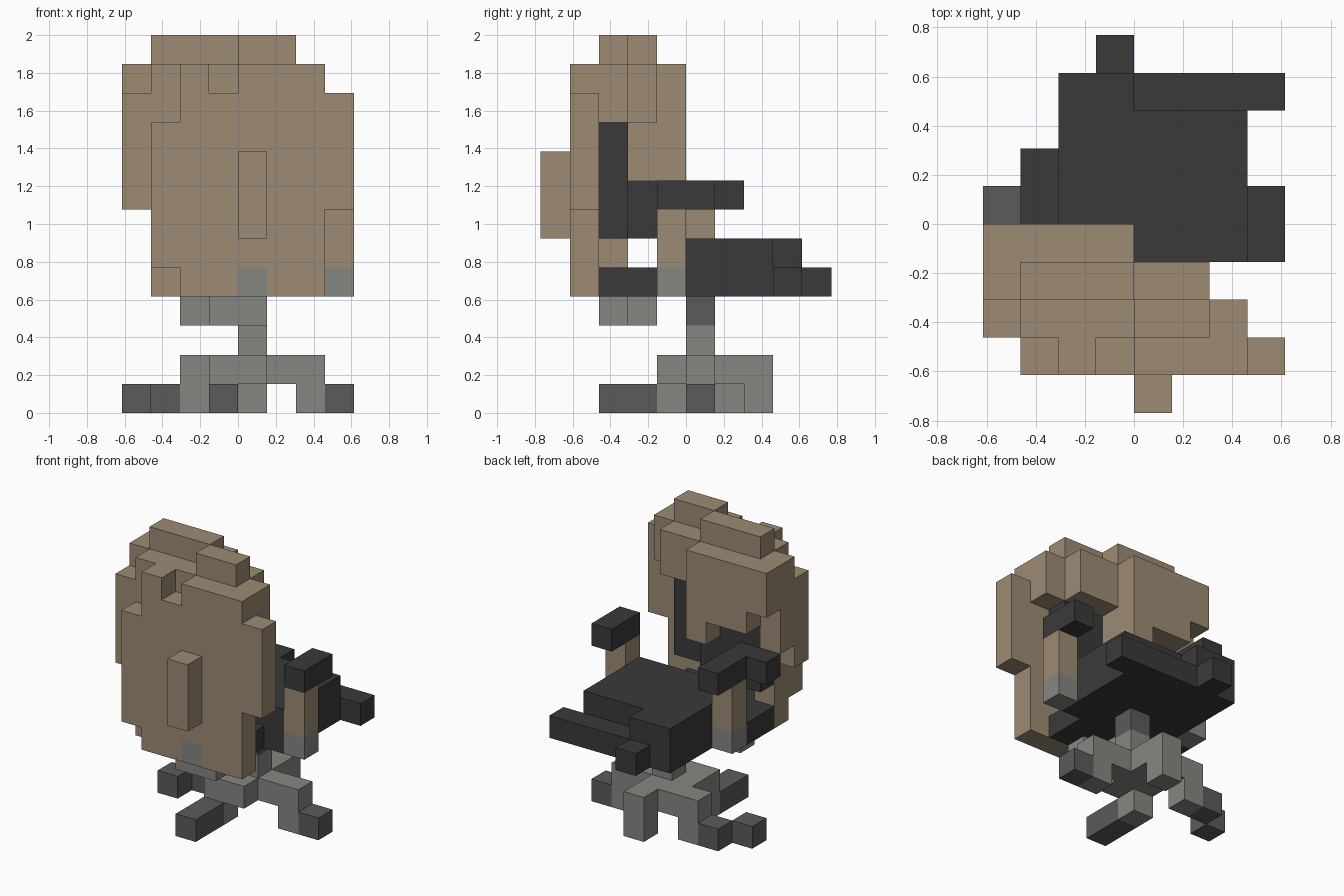
import bpy, bmesh
from mathutils import Vector

cube = bpy.data.objects.get("Cube")
if cube:
    bpy.data.objects.remove(cube, do_unlink=True)

UNIT = 2 / 13  # size of one block


def material(name, rgb):
    mat = bpy.data.materials.new(name)
    mat.use_nodes = True
    colour = (*rgb, 1)
    mat.diffuse_color = colour
    mat.node_tree.nodes["Principled BSDF"].inputs["Base Color"].default_value = colour
    return mat


tan = material("tan shell", (.337, .258, .178))
black = material("black padding", (.042, .042, .042))
grey = material("grey metal", (.235, .242, .223))
dark_grey = material("dark grey plastic", (.107, .102, .105))

parts = []    # (name, material, set of block cells)
filled = {}   # cell -> part name, first part placed keeps the cell


def part(name, mat, *boxes):
    """Collect a part from boxes given as (x range, y range, z range) in blocks."""
    cells = set()
    for xs, ys, zs in boxes:
        for x in range(*xs):
            for y in range(*ys):
                for z in range(*zs):
                    if filled.setdefault((x, y, z), name) == name:
                        cells.add((x, y, z))
    parts.append((name, mat, cells))


def build(name, mat, cells):
    """Make the exposed skin of a part's blocks as one mesh."""
    bm = bmesh.new()
    for cell in cells:
        centre = Vector(cell) + Vector((.5, .5, .5))
        for axis in range(3):
            for sign in (-1, 1):
                step = Vector((0, 0, 0))
                step[axis] = sign
                if tuple(int(c) for c in Vector(cell) + step) in filled:
                    continue
                u, v = Vector((0, 0, 0)), Vector((0, 0, 0))
                u[(axis + 1) % 3] = .5
                v[(axis + 2) % 3] = .5 * sign
                mid = centre + step / 2
                ring = (mid - u - v, mid + u - v, mid + u + v, mid - u + v)
                bm.faces.new([bm.verts.new(p * UNIT) for p in ring])
    bmesh.ops.remove_doubles(bm, verts=bm.verts, dist=.001)
    mesh = bpy.data.meshes.new(name)
    bm.to_mesh(mesh)
    bm.free()
    mesh.materials.append(mat)
    bpy.context.collection.objects.link(bpy.data.objects.new(name, mesh))


# Base: hub, four bent legs and their feet
part("base_hub", grey, ((-1, 1), (-1, 1), (1, 2)), ((0, 1), (0, 1), (1, 3)))
part("left_leg", grey, ((1, 3), (0, 1), (1, 2)), ((2, 3), (0, 1), (0, 1)))
part("back_leg", grey, ((0, 1), (1, 3), (1, 2)), ((0, 1), (2, 3), (0, 1)))
part("right_leg", grey, ((-2, 0), (1, 2), (1, 2)), ((-2, -1), (1, 2), (0, 1)))
part("front_leg", grey, ((-1, 0), (-1, 0), (0, 1)))
part("left_foot", dark_grey, ((3, 4), (0, 1), (0, 1)))
part("right_foot", dark_grey, ((-3, -2), (1, 2), (0, 1)), ((-4, -3), (0, 1), (0, 1)))
part("front_foot", dark_grey, ((-1, 0), (-3, -1), (0, 1)))
part("gas_column", dark_grey, ((0, 1), (0, 1), (3, 4)))

# Bracket joining seat and backrest
part("bracket", grey, ((-1, 1), (-3, -2), (3, 4)), ((-2, 0), (-2, -1), (3, 4)),
     ((0, 1), (-4, -3), (4, 5)))

# Seat cushion with its stepped rim
part("seat", black,
     ((-2, 3), (-1, 3), (4, 6)), ((-2, 0), (3, 4), (4, 6)),
     ((0, 4), (3, 4), (4, 5)), ((-1, 0), (4, 5), (4, 5)),
     ((-2, 2), (-3, -1), (4, 5)), ((-3, -2), (-2, 0), (4, 5)))

# Armrests: metal foot, tan post, black pad
for side, x, y in (("left", 3, -1), ("right", -3, 0)):
    column = (x, x + 1), (y, y + 1)
    part(side + "_arm_socket", grey, (*column, (4, 5)))
    part(side + "_arm_post", tan, (*column, (5, 7)))
    part(side + "_arm_pad", black, ((x, x + 1), (y, y + 2), (7, 8)))
part("right_arm_pad_end", black, ((-4, -2), (-1, 0), (7, 8)))

# Backrest padding
part("back_cushion", black, ((-2, 2), (-3, -2), (6, 10)),
     ((-3, 0), (-2, -1), (6, 8)), ((-3, -1), (-2, -1), (8, 9)))

# Backrest outer shell
part("back_shell", tan,
     ((-2, 3), (-4, -3), (4, 11)), ((-3, -2), (-4, -3), (5, 10)),
     ((-2, -1), (-4, -3), (11, 12)), ((0, 3), (-4, -3), (11, 12)),
     ((3, 4), (-4, -3), (7, 11)))
part("back_handle", tan, ((0, 1), (-5, -4), (6, 9)))

# Hood curling over the padding
part("hood", tan,
     ((-3, -2), (-3, -2), (4, 12)), ((-4, -3), (-3, -2), (7, 11)),
     ((-3, 3), (-3, -2), (10, 12)),
     ((-4, 2), (-2, -1), (10, 12)), ((-4, -3), (-2, -1), (8, 10)),
     ((-3, 0), (-2, 0), (9, 10)), ((-1, 0), (-2, 0), (8, 9)),
     ((-4, 0), (-1, 0), (10, 12)))
part("hood_crest", tan, ((-3, 0), (-2, -1), (12, 13)), ((0, 2), (-3, -2), (12, 13)))

for entry in parts:
    build(*entry)
